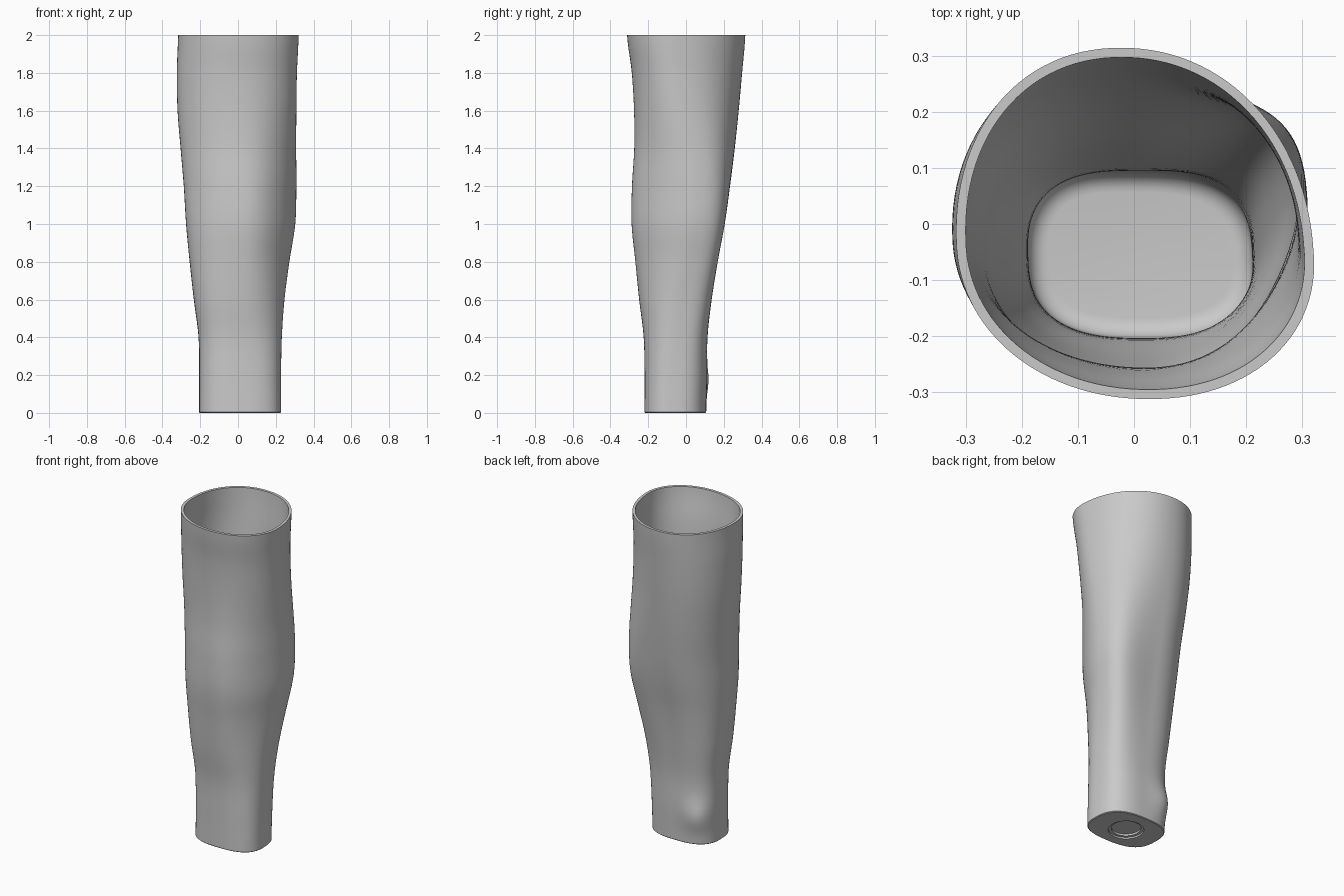
import bpy, bmesh, math

cube = bpy.data.objects.get("Cube")
if cube:
    bpy.data.objects.remove(cube, do_unlink=True)

SIDES = 112
WALL = 0.017
FLOOR = 0.06

# Body extents by height: z, x min, x max, y min, y max
PROFILE = [
    (0.0, -0.206, 0.228, -0.220, 0.107),
    (0.2, -0.206, 0.228, -0.220, 0.112),
    (0.4, -0.209, 0.232, -0.224, 0.114),
    (0.6, -0.234, 0.246, -0.248, 0.136),
    (0.8, -0.256, 0.272, -0.268, 0.168),
    (1.0, -0.275, 0.303, -0.288, 0.205),
    (1.2, -0.287, 0.309, -0.286, 0.233),
    (1.4, -0.304, 0.308, -0.274, 0.258),
    (1.6, -0.320, 0.309, -0.275, 0.279),
    (1.8, -0.324, 0.312, -0.287, 0.297),
    (2.0, -0.317, 0.321, -0.312, 0.314),
]


def extents(z):
    """Smoothly interpolated extents at height z."""
    i = min(int(z / 0.2), len(PROFILE) - 2)
    t = z / 0.2 - i
    p = [PROFILE[max(0, min(len(PROFILE) - 1, i + k))] for k in (-1, 0, 1, 2)]
    return [b + 0.5 * t * (c - a + t * (2*a - 5*b + 4*c - d + t * (3*(b - c) + d - a)))
            for a, b, c, d in list(zip(*p))[1:]]


def remap(values, low, high):
    """Scale a list of values to span exactly low to high."""
    a, b = min(values), max(values)
    return [low + (high - low) * (v - a) / (b - a) for v in values]


def section(z, inset, height=None):
    """Skewed oval: squarer at the wrist, rounder at the open end."""
    x0, x1, y0, y1 = extents(z)
    x0, x1, y0, y1 = x0 + inset, x1 - inset, y0 + inset, y1 - inset
    f = max(0, min(1, (z - 0.3) / 0.9))
    f = f * f * (3 - 2 * f)
    power = 2.7 - 0.6 * f
    skew = 0.03 + 0.05 * f
    yc = y0 + (y1 - y0) * (0.477 - 0.057 * f)
    # The muscle on the left side sits further back at mid height
    lift = 0.14 * math.exp(-((z - 1.05) / 0.5) ** 2)
    angles = [math.tau * k / SIDES for k in range(SIDES)]
    xs, ys = [], []
    for a in angles:
        c, s = math.cos(a), math.sin(a)
        r = (abs(c) ** power + abs(s) ** power) ** (-1 / power)
        xs.append(r * (c - skew * s))
        ys.append(yc + r * s * ((y1 - yc) if s > 0 else (yc - y0)) + lift * max(0, r * c) ** 2)
    ring = []
    for a, x, y in zip(angles, remap(xs, x0, x1), remap(ys, y0, y1)):
        # Wrist bone bump on the back right
        off = a - math.radians(128)
        off = math.atan2(math.sin(off), math.cos(off))
        bump = 0.024 * math.exp(-(off / 0.4) ** 2 - ((z - 0.17) / 0.09) ** 2)
        ring.append((x - bump * 0.45, y + bump * 0.9, z if height is None else height))
    return ring


def circle(radius, z):
    return [(0.008 + radius * math.cos(math.tau * k / SIDES),
             -0.06 + radius * math.sin(math.tau * k / SIDES), z) for k in range(SIDES)]


# Underside: stepped round socket, then the flat base
rings = [circle(0.083, 0.022), circle(0.083, 0.01), circle(0.1, 0.01), circle(0.1, 0.0)]
rings.append(section(0, 0.004))
# Outer skin
rings += [section(0, 0.0, 0.004)]
rings += [section(2 * k / 60, 0.0) for k in range(1, 61)]
# Inner skin, down to the rounded floor
rings += [section(2 * k / 60, WALL) for k in range(60, 2, -1)]
for k in range(1, 7):
    a = math.pi / 2 * k / 6
    rings.append(section(FLOOR, WALL + 0.035 * (1 - math.cos(a)), FLOOR + 0.035 * (1 - math.sin(a))))

bm = bmesh.new()
loops = [[bm.verts.new(p) for p in ring] for ring in rings]
for low, high in zip(loops, loops[1:]):
    for k in range(SIDES):
        n = (k + 1) % SIDES
        bm.faces.new((low[k], low[n], high[n], high[k]))
bm.faces.new(loops[0][::-1])
bm.faces.new(loops[-1])
bmesh.ops.recalc_face_normals(bm, faces=bm.faces)
mesh = bpy.data.meshes.new("forearm_sleeve")
bm.to_mesh(mesh)
bm.free()
sleeve = bpy.data.objects.new("forearm_sleeve", mesh)
bpy.context.collection.objects.link(sleeve)

# Plain grey finish
grey = bpy.data.materials.new("plain_grey")
grey.use_nodes = True
colour = (0.59, 0.59, 0.59, 1)
grey.diffuse_color = colour
grey.node_tree.nodes["Principled BSDF"].inputs["Base Color"].default_value = colour
mesh.materials.append(grey)

bpy.context.view_layer.objects.active = sleeve
sleeve.select_set(True)
bpy.ops.object.shade_smooth_by_angle(angle=math.radians(35))
